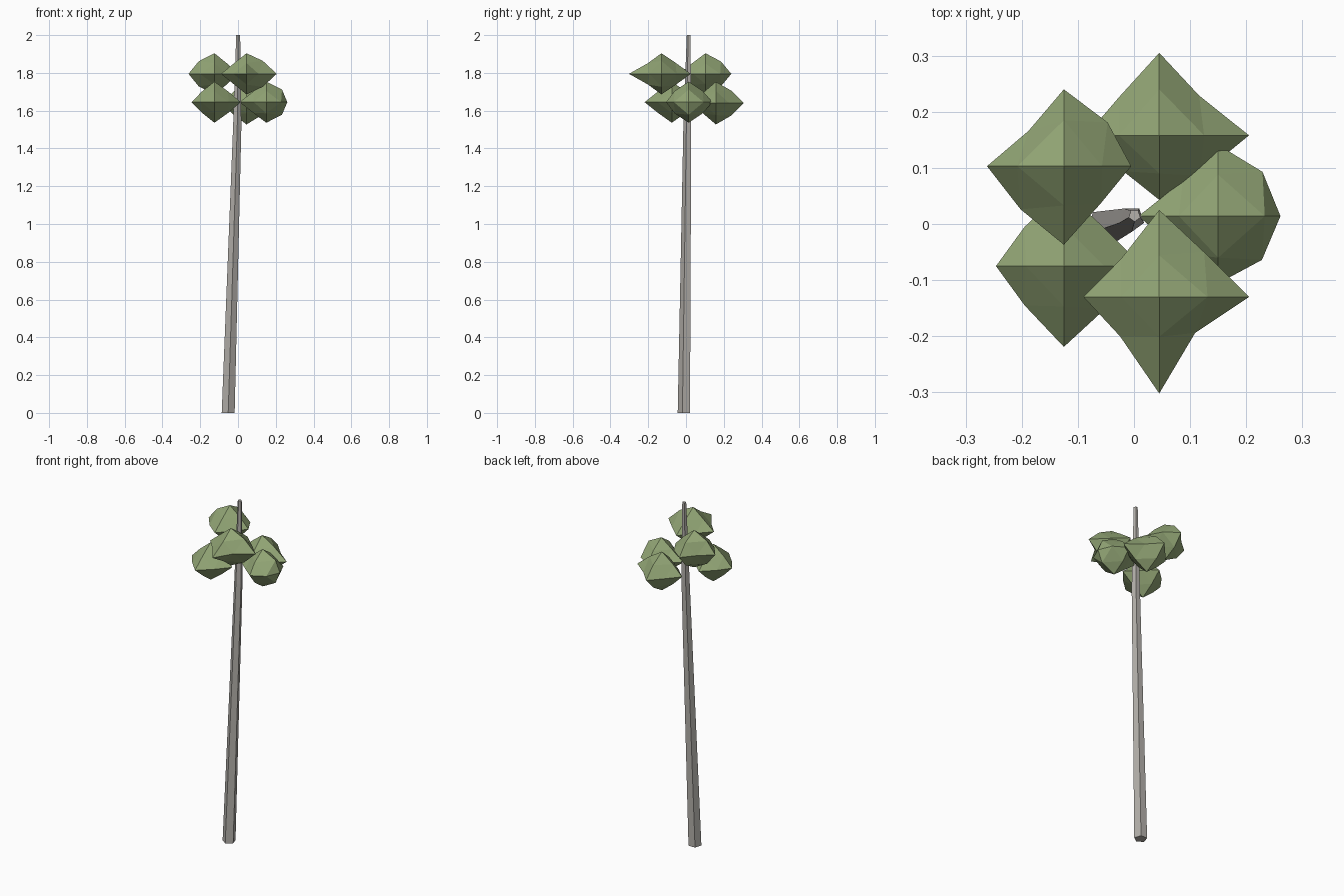
import bpy
from math import sin, cos, pi

if "Cube" in bpy.data.objects:
    bpy.data.objects.remove(bpy.data.objects["Cube"])


def material(name, color):
    m = bpy.data.materials.new(name)
    m.diffuse_color = (*color, 1)
    m.use_nodes = True
    m.node_tree.nodes["Principled BSDF"].inputs["Base Color"].default_value = m.diffuse_color
    return m


def add_mesh(name, verts, faces, mat):
    me = bpy.data.meshes.new(name)
    me.from_pydata(verts, [], faces)
    me.materials.append(mat)
    ob = bpy.data.objects.new(name, me)
    bpy.context.collection.objects.link(ob)
    return ob


bark = material("bark", (0.46, 0.44, 0.41))
leaf = material("leaf", (0.29, 0.38, 0.18))

# Leaning five-sided trunk: x, y, z, radius of each ring
rings = [(-0.052, -0.008, 0, 0.036), (-0.004, 0.009, 1.52, 0.023),
         (0.001, 0.015, 2.0, 0.011)]
N = 5
verts = [(x + r * cos(2 * pi * i / N - pi / 2), y + r * sin(2 * pi * i / N - pi / 2), z)
         for x, y, z, r in rings for i in range(N)]
faces = [(k * N + i, k * N + (i + 1) % N, (k + 1) * N + (i + 1) % N, (k + 1) * N + i)
         for k in range(len(rings) - 1) for i in range(N)]
faces += [tuple(range(N))[::-1], tuple(range(2 * N, 3 * N))]
add_mesh("trunk", verts, faces, bark)

# Leaf clumps: once-divided octahedra with uneven points
AXES = [(1, 0), (0, 1), (-1, 0), (0, -1)]
DIAGS = [(1, 1), (-1, 1), (-1, -1), (1, -1)]


def clump(name, center, axis, diag, slope, h=0.109):
    cx, cy, cz = center
    v = [(cx, cy, cz + h), (cx, cy, cz - h)]
    v += [(cx + a * r, cy + b * r, cz) for (a, b), r in zip(AXES, axis)]
    v += [(cx + a * r, cy + b * r, cz) for (a, b), r in zip(DIAGS, diag)]
    for s in (1, -1):
        v += [(cx + a * r, cy + b * r, cz + s * 0.8 * r) for (a, b), r in zip(AXES, slope)]
    f = []
    for pole, base in ((0, 10), (1, 14)):
        for i in range(4):
            j = (i + 1) % 4
            tris = [(pole, base + i, base + j), (base + i, 2 + i, 6 + i),
                    (base + i, 6 + i, base + j), (base + j, 6 + i, 2 + j)]
            f += [t if pole == 0 else t[::-1] for t in tris]
    add_mesh(name, v, f, leaf)


# Radii go +x, +y, -x, -y; then the diagonals; then the sloping edges
clump("leaf_clump_upper_back", (-0.125, 0.103, 1.795),
      (0.12, 0.137, 0.137, 0.14), (0.078, 0.063, 0.077, 0.066), (0.068, 0.082, 0.083, 0.07))
clump("leaf_clump_upper_front", (0.045, -0.13, 1.795),
      (0.16, 0.155, 0.135, 0.172), (0.08, 0.068, 0.07, 0.064), (0.086, 0.074, 0.068, 0.071))
clump("leaf_clump_lower_back", (0.045, 0.158, 1.64),
      (0.16, 0.147, 0.13, 0.115), (0.071, 0.07, 0.064, 0.072), (0.08, 0.082, 0.072, 0.068), 0.113)
clump("leaf_clump_lower_right", (0.15, 0.014, 1.645),
      (0.111, 0.127, 0.142, 0.12), (0.079, 0.063, 0.066, 0.078), (0.083, 0.074, 0.07, 0.074))
clump("leaf_clump_lower_left", (-0.125, -0.075, 1.645),
      (0.14, 0.135, 0.121, 0.144), (0.07, 0.07, 0.07, 0.075), (0.072, 0.072, 0.068, 0.072))
